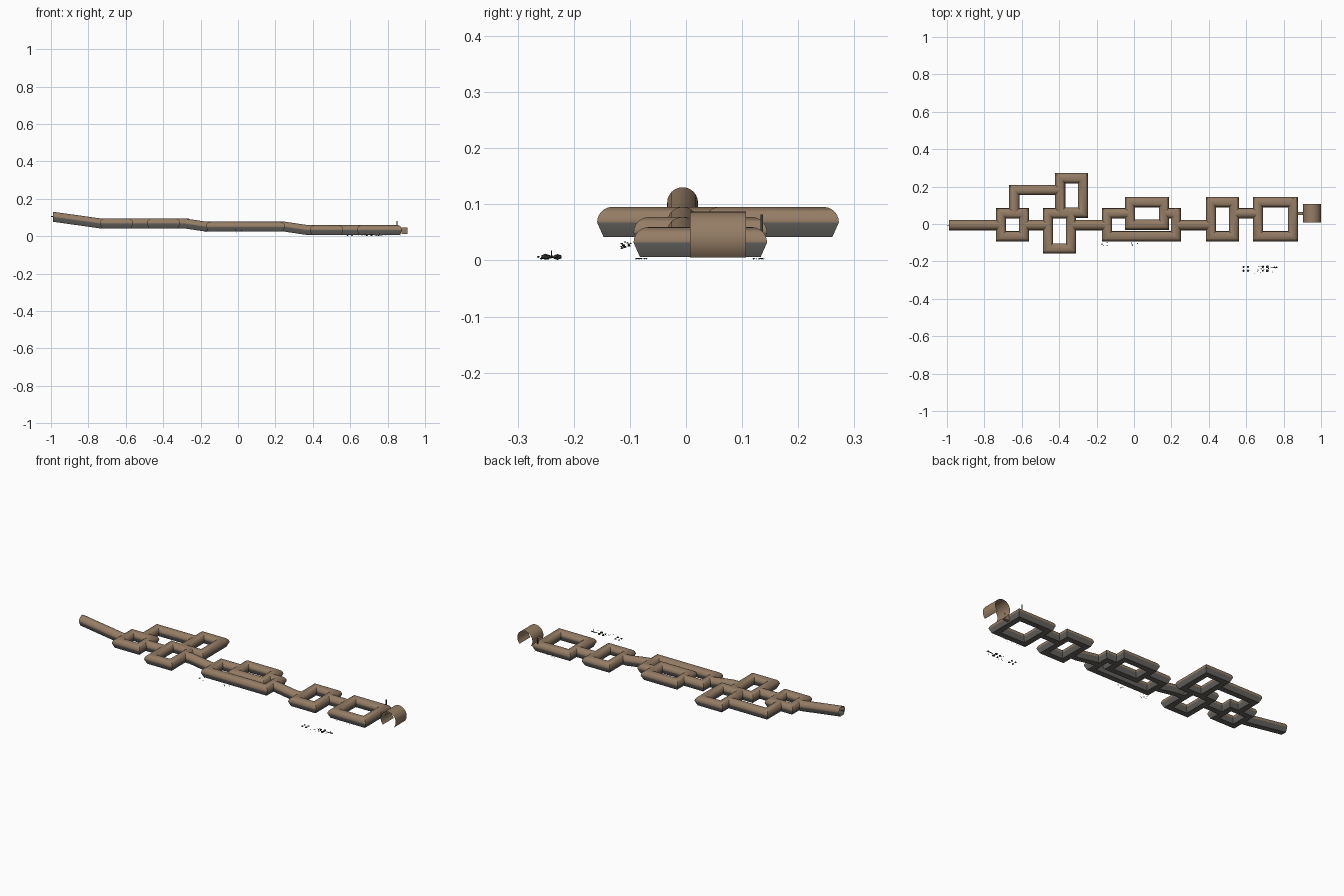
import bpy, bmesh, math, random
from mathutils import Vector

if "Cube" in bpy.data.objects:
    bpy.data.objects.remove(bpy.data.objects["Cube"])

random.seed(4)
Y0 = -0.006                       # sideways offset of the whole network
R, SEG = 0.0275, 12               # tunnel radius and arch segments
Z1, Z2, Z3 = 0.068, 0.050, 0.032  # centre heights of the three levels


def material(name, rgb):
    m = bpy.data.materials.new(name)
    m.diffuse_color = (*rgb, 1)
    m.use_nodes = True
    m.node_tree.nodes["Principled BSDF"].inputs["Base Color"].default_value = m.diffuse_color
    return m


BROWN = material("brown_earth", (0.30, 0.205, 0.13))
GREY = material("grey_floor", (0.125, 0.12, 0.11))
DARK = material("dark_olive", (0.045, 0.05, 0.035))


def finish(bm, name, mats, smooth=True):
    me = bpy.data.meshes.new(name)
    bm.to_mesh(me)
    bm.free()
    ob = bpy.data.objects.new(name, me)
    bpy.context.collection.objects.link(ob)
    for m in mats:
        me.materials.append(m)
    if smooth:
        bpy.ops.object.select_all(action='DESELECT')
        ob.select_set(True)
        bpy.context.view_layer.objects.active = ob
        bpy.ops.object.shade_smooth_by_angle(angle=math.radians(35))
    return ob


# Tunnel section: round roof, sloping lower walls, flat floor
ARCH = [(R * math.cos(math.pi * i / SEG), R * math.sin(math.pi * i / SEG)) for i in range(SEG + 1)]
SECTION = ARCH + [(-0.016, -0.026), (0.016, -0.026)]


def tunnel(name, pts, closed=False):
    """Sweep the section along a path with mitred corners."""
    pts = [Vector((x, y + Y0, z)) for x, y, z in pts]
    n = len(pts)
    bm = bmesh.new()
    rings = []
    for i, p in enumerate(pts):
        a = pts[i - 1] if closed or i else None
        b = pts[(i + 1) % n] if closed or i < n - 1 else None
        d1 = (p - a) if a is not None else (b - p)
        d2 = (b - p) if b is not None else d1
        s1, s2 = (Vector((d.y, -d.x, 0)).normalized() for d in (d1, d2))
        side = s1 + s2
        side *= 2 / side.length_squared
        rings.append([bm.verts.new(p + side * u + Vector((0, 0, v))) for u, v in SECTION])
    k = len(SECTION)
    for i in range(n if closed else n - 1):
        r, s = rings[i], rings[(i + 1) % n]
        for j in range(k):
            f = bm.faces.new((r[j], s[j], s[(j + 1) % k], r[(j + 1) % k]))
            f.material_index = 1 if j >= SEG else 0
    bmesh.ops.recalc_face_normals(bm, faces=bm.faces)
    # keep outward direction: roof faces look up
    roof = max(bm.faces, key=lambda f: f.calc_center_median().z)
    if roof.normal.z < 0:
        bmesh.ops.reverse_faces(bm, faces=bm.faces)
    return finish(bm, name, (BROWN, GREY))


def loop(name, x0, x1, y0, y1, z):
    tunnel(name, [(x0, y0, z), (x1, y0, z), (x1, y1, z), (x0, y1, z)], True)


# Sloping entry
tunnel("entry_tunnel", [(-0.99, 0, 0.103), (-0.74, 0, Z1), (-0.70, 0, Z1)])
# Upper level
loop("upper_loop_west", -0.711, -0.588, -0.06, 0.063, Z1)
tunnel("upper_link", [(-0.59, 0, Z1), (-0.46, 0, Z1)])
loop("upper_loop_middle", -0.46, -0.337, -0.125, 0.063, Z1)
tunnel("upper_bypass", [(-0.64, 0.06, Z1), (-0.64, 0.188, Z1), (-0.395, 0.188, Z1)])
loop("upper_loop_north", -0.395, -0.273, 0.066, 0.251, Z1)
# Ramp down and middle level
tunnel("ramp_to_middle", [(-0.337, 0, Z1), (-0.29, 0, Z1), (-0.17, 0, Z2), (-0.144, 0, Z2)])
tunnel("middle_outer_tunnel", [(-0.021, 0.063, Z2), (-0.144, 0.063, Z2), (-0.144, -0.06, Z2),
                               (0.224, -0.06, Z2), (0.224, 0.063, Z2), (0.16, 0.063, Z2)])
loop("middle_inner_loop", -0.021, 0.16, 0.002, 0.123, Z2)
# Ramp down and lower level
tunnel("ramp_to_lower", [(0.224, 0, Z2), (0.25, 0, Z2), (0.37, 0, Z3), (0.412, 0, Z3)])
loop("lower_loop_west", 0.412, 0.535, -0.06, 0.123, Z3)
tunnel("lower_link", [(0.535, 0.063, Z3), (0.663, 0.063, Z3)])
loop("lower_loop_east", 0.663, 0.85, -0.06, 0.123, Z3)

# End chamber: thin open vault running along y
bm = bmesh.new()
cz, rr, low = 0.039, 0.048, -math.pi / 4
rows = []
for i in range(25):
    t = low + (math.pi - 2 * low) * i / 24
    x, z = 0.952 + rr * math.cos(t), cz + rr * math.sin(t)
    rows.append([bm.verts.new((x, y, z)) for y in (0.007, 0.107)])
for a, b in zip(rows, rows[1:]):
    bm.faces.new((a[0], a[1], b[1], b[0]))
bmesh.ops.recalc_face_normals(bm, faces=bm.faces)
if max(bm.faces, key=lambda f: f.calc_center_median().z).normal.z < 0:
    bmesh.ops.reverse_faces(bm, faces=bm.faces)
finish(bm, "end_chamber", (BROWN,))


def boxes(name, items, mat):
    """Boxes given as centre and size."""
    bm = bmesh.new()
    for c, s in items:
        vs = bmesh.ops.create_cube(bm, size=1)["verts"]
        for v in vs:
            v.co = Vector(c) + Vector(a * b for a, b in zip(v.co, s))
    return finish(bm, name, (mat,), False)


# Doorway into the end chamber, post and entry sill
boxes("chamber_doorway", [((0.89, 0.057, 0.028), (0.034, 0.016, 0.034))], BROWN)
boxes("marker_post", [((0.85, 0.135, 0.055), (0.004, 0.004, 0.054))], DARK)
boxes("entry_beam", [((-0.99, Y0, 0.105), (0.02, 0.003, 0.003))], DARK)


def pebbles(name, spots, size):
    """Clusters of small angular pieces."""
    bm = bmesh.new()
    for x, y, z in spots:
        s = size * random.uniform(0.7, 1.2)
        vs = bmesh.ops.create_icosphere(bm, subdivisions=1, radius=s)["verts"]
        for v in vs:
            v.co = Vector((x + v.co.x, y + v.co.y, z + s * 0.6 + v.co.z * 0.6))
    return finish(bm, name, (DARK,), False)


# Loose pieces lying apart in front, in two groups of four and a scatter
pebbles("loose_stones", [(cx + dx, cy, 0.001) for cx in (0.597, 0.70) for dx in (-0.011, 0.013)
                         for cy in (-0.25, -0.229)], 0.008)
pebbles("loose_chips", [(random.uniform(0.64, 0.77), random.uniform(-0.265, -0.225),
                         random.uniform(0.001, 0.007)) for _ in range(14)], 0.003)
boxes("loose_rod", [((0.755, -0.24, 0.012), (0.002, 0.002, 0.012)),
                    ((0.75, -0.235, 0.005), (0.04, 0.003, 0.003))], DARK)
# Chips along the front wall of the middle level
pebbles("wall_chips", [(cx + random.uniform(-0.02, 0.02), random.uniform(-0.115, -0.098),
                        random.uniform(0.02, 0.032)) for cx in (-0.16, 0.0) for _ in range(6)], 0.003)
# Chips under the lower loops
pebbles("floor_chips", [(random.uniform(0.64, 0.87), random.choice((-0.075, 0.133)) + random.uniform(-0.015, 0.006),
                         0.002) for _ in range(16)], 0.002)
